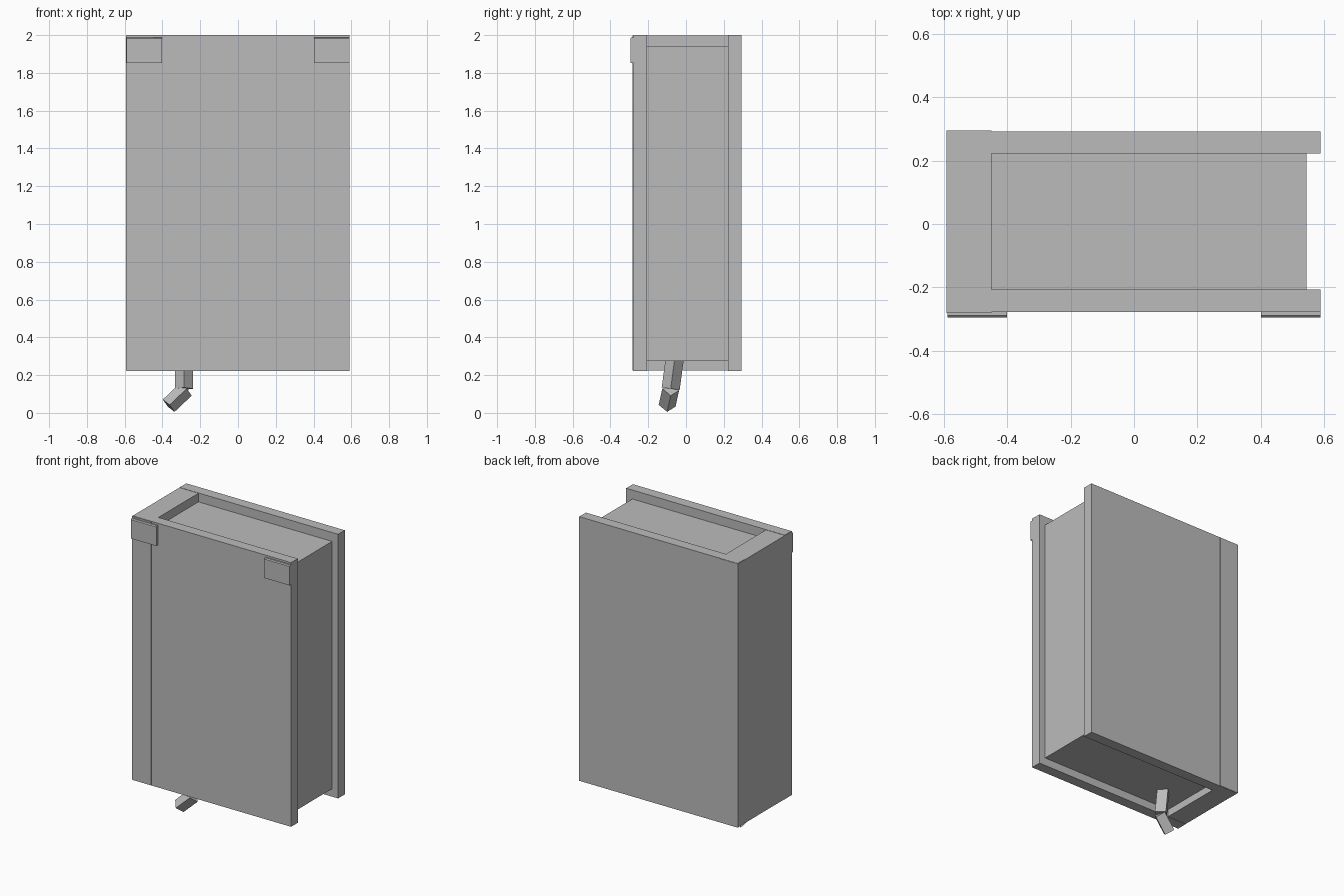
import bpy
import bmesh
from mathutils import Matrix, Vector

cube = bpy.data.objects.get("Cube")
if cube:
    bpy.data.objects.remove(cube, do_unlink=True)

grey = bpy.data.materials.new("plain grey")
grey.use_nodes = True
colour = (0.5, 0.5, 0.5, 1)
grey.diffuse_color = colour
grey.node_tree.nodes["Principled BSDF"].inputs["Base Color"].default_value = colour


def finish(name, bm):
    mesh = bpy.data.meshes.new(name)
    bmesh.ops.recalc_face_normals(bm, faces=bm.faces)
    bm.to_mesh(mesh)
    bm.free()
    mesh.materials.append(grey)
    obj = bpy.data.objects.new(name, mesh)
    bpy.context.collection.objects.link(obj)
    return obj


def box(name, x, y, z):
    """Box from its extent along each axis."""
    bm = bmesh.new()
    size = Vector([b - a for a, b in (x, y, z)])
    centre = Vector([(a + b) / 2 for a, b in (x, y, z)])
    bmesh.ops.create_cube(bm, size=1, matrix=Matrix.Translation(centre) @ Matrix.Diagonal(size).to_4x4())
    return finish(name, bm)


def diamond_bar(name, start, end, radius):
    """Four-sided bar with one ridge turned to the front."""
    start, end = Vector(start), Vector(end)
    d = (end - start).normalized()
    v = Vector((0, 1, 0))
    v = (v - d * v.dot(d)).normalized()
    frame = Matrix((v.cross(d), v, d)).transposed().to_4x4()
    bm = bmesh.new()
    bmesh.ops.create_cone(bm, cap_ends=True, segments=4, radius1=radius, radius2=radius,
                          depth=(end - start).length,
                          matrix=Matrix.Translation((start + end) / 2) @ frame)
    return finish(name, bm)


# Covers, spine and page block
width, height = (-0.59, 0.59), (0.222, 2.0)
box("front_cover", width, (-0.278, -0.207), height)
box("back_cover", width, (0.222, 0.293), height)
box("spine", (-0.592, -0.45), (-0.282, 0.295), (0.225, 1.998))
box("pages", (-0.47, 0.545), (-0.21, 0.225), (0.275, 1.94))

# Corner plates on the front cover, with a bevelled upper front edge
for side, label in ((-1, "right"), (1, "left")):
    plate = box(label + "_corner_plate", sorted((side * 0.59, side * 0.402)),
                (-0.295, -0.27), (1.853, 1.987))
    bm = bmesh.new()
    bm.from_mesh(plate.data)
    edges = [e for e in bm.edges if all(v.co.z > 1.9 and v.co.y < -0.28 for v in e.verts)]
    bmesh.ops.bevel(bm, geom=edges, offset=0.006, segments=1, affect="EDGES")
    bm.to_mesh(plate.data)
    bm.free()

# Bent ribbon hanging out of the pages
diamond_bar("ribbon_upper", (-0.286, -0.054, 0.33), (-0.286, -0.081, 0.128), 0.048)
diamond_bar("ribbon_lower", (-0.276, -0.081, 0.124), (-0.367, -0.1, 0.038), 0.045)
